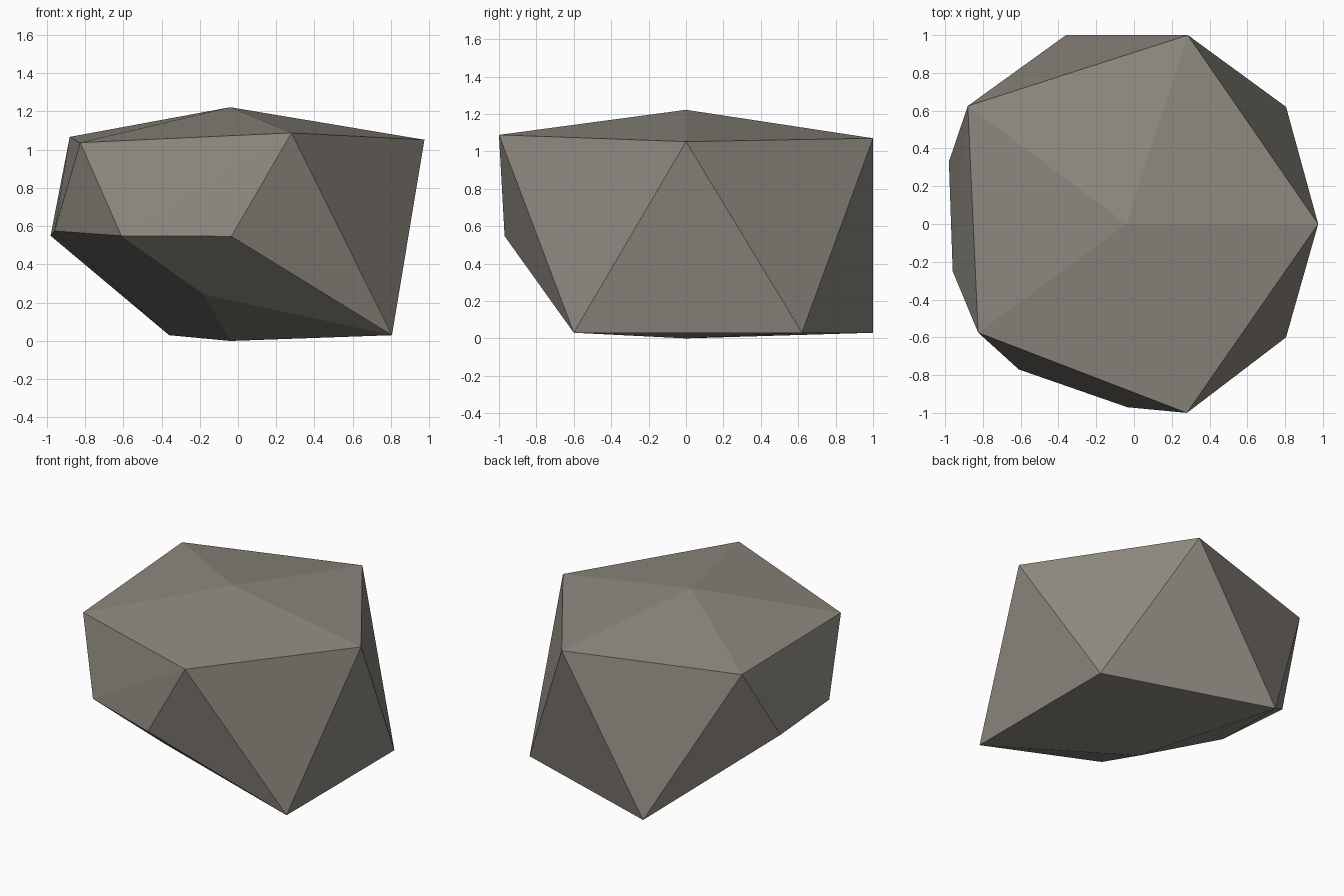
import bpy, bmesh

if "Cube" in bpy.data.objects:
    bpy.data.objects.remove(bpy.data.objects["Cube"])

# Corner rings of the boulder, from the crown down to the base
crown = [(-0.04, 0, 1.222)]
shoulder = [(0.975, 0, 1.052), (0.285, 1, 1.07), (-0.88, 0.625, 1.067),
            (-0.825, -0.575, 1.037), (0.28, -1, 1.088)]
# Chipped corners at the front left
chip = [(-0.98, 0.33, 0.55), (-0.96, -0.25, 0.575), (-0.61, -0.77, 0.55),
        (-0.035, -0.97, 0.547), (-0.18, -0.54, 0.243)]
foot = [(0.805, 0.62, 0.03), (-0.36, 1, 0.03), (0.805, -0.6, 0.03), (-0.04, 0, 0)]

# Wrap the corners in one faceted, closed shell
bm = bmesh.new()
for co in crown + shoulder + chip + foot:
    bm.verts.new(co)
bmesh.ops.convex_hull(bm, input=bm.verts[:])
bmesh.ops.delete(bm, geom=[v for v in bm.verts if not v.link_faces], context='VERTS')
bmesh.ops.recalc_face_normals(bm, faces=bm.faces[:])
for f in bm.faces:
    f.smooth = False

mesh = bpy.data.meshes.new("boulder")
bm.to_mesh(mesh)
bm.free()

# Warm grey stone
stone = bpy.data.materials.new("stone_grey")
stone.diffuse_color = (0.27, 0.25, 0.215, 1)
stone.use_nodes = True
stone.node_tree.nodes["Principled BSDF"].inputs["Base Color"].default_value = stone.diffuse_color
mesh.materials.append(stone)

boulder = bpy.data.objects.new("boulder", mesh)
bpy.context.collection.objects.link(boulder)
